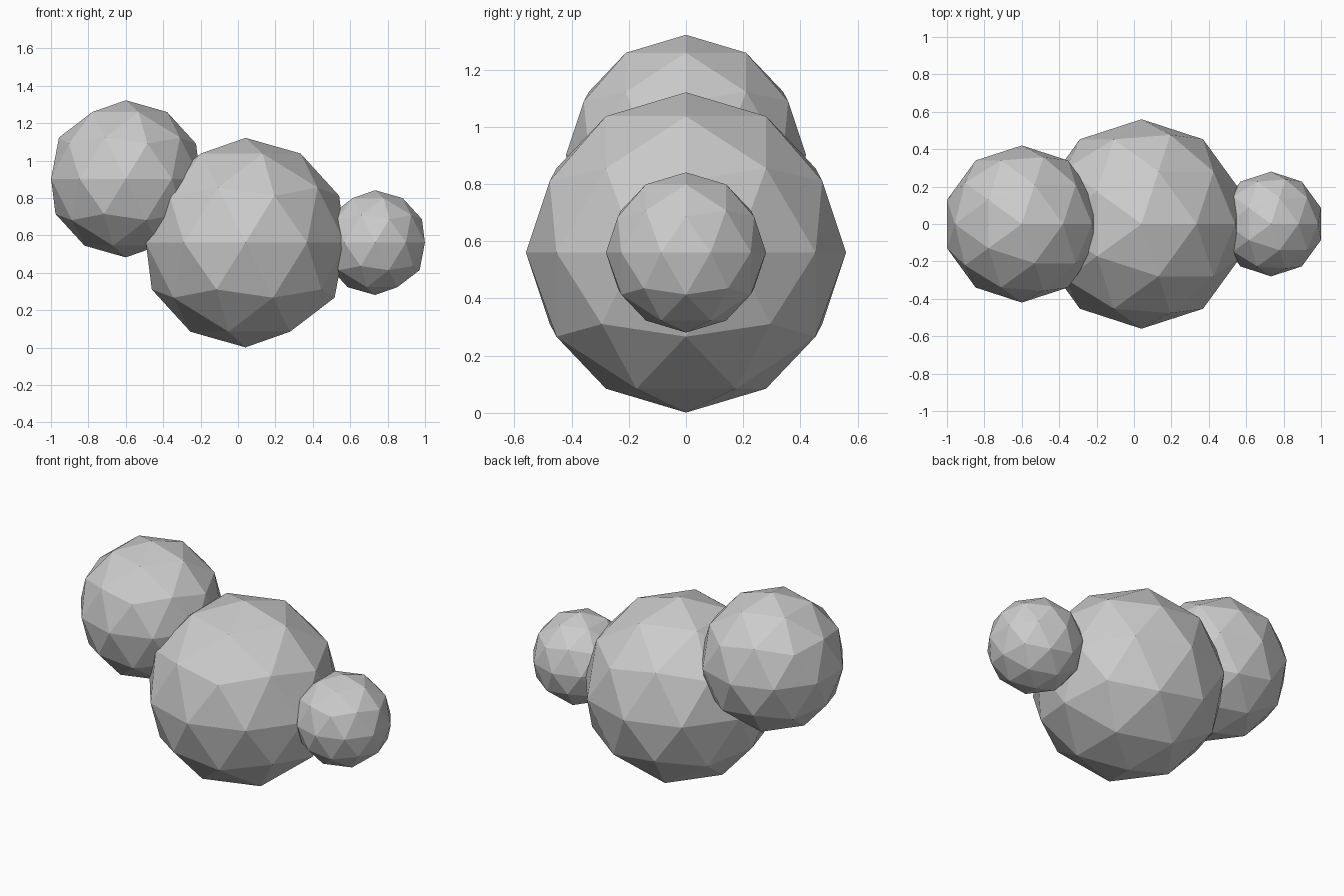
import bpy

if "Cube" in bpy.data.objects:
    bpy.data.objects.remove(bpy.data.objects["Cube"])


def faceted_ball(name, x, z, radius):
    bpy.ops.mesh.primitive_ico_sphere_add(subdivisions=2, radius=radius, location=(x, 0, z))
    bpy.context.object.name = name


# Three overlapping low-poly puffs
faceted_ball("large_middle_puff", 0.04, 0.561, 0.56)
faceted_ball("raised_left_puff", -0.6, 0.902, 0.42)
faceted_ball("small_right_puff", 0.733, 0.561, 0.28)
